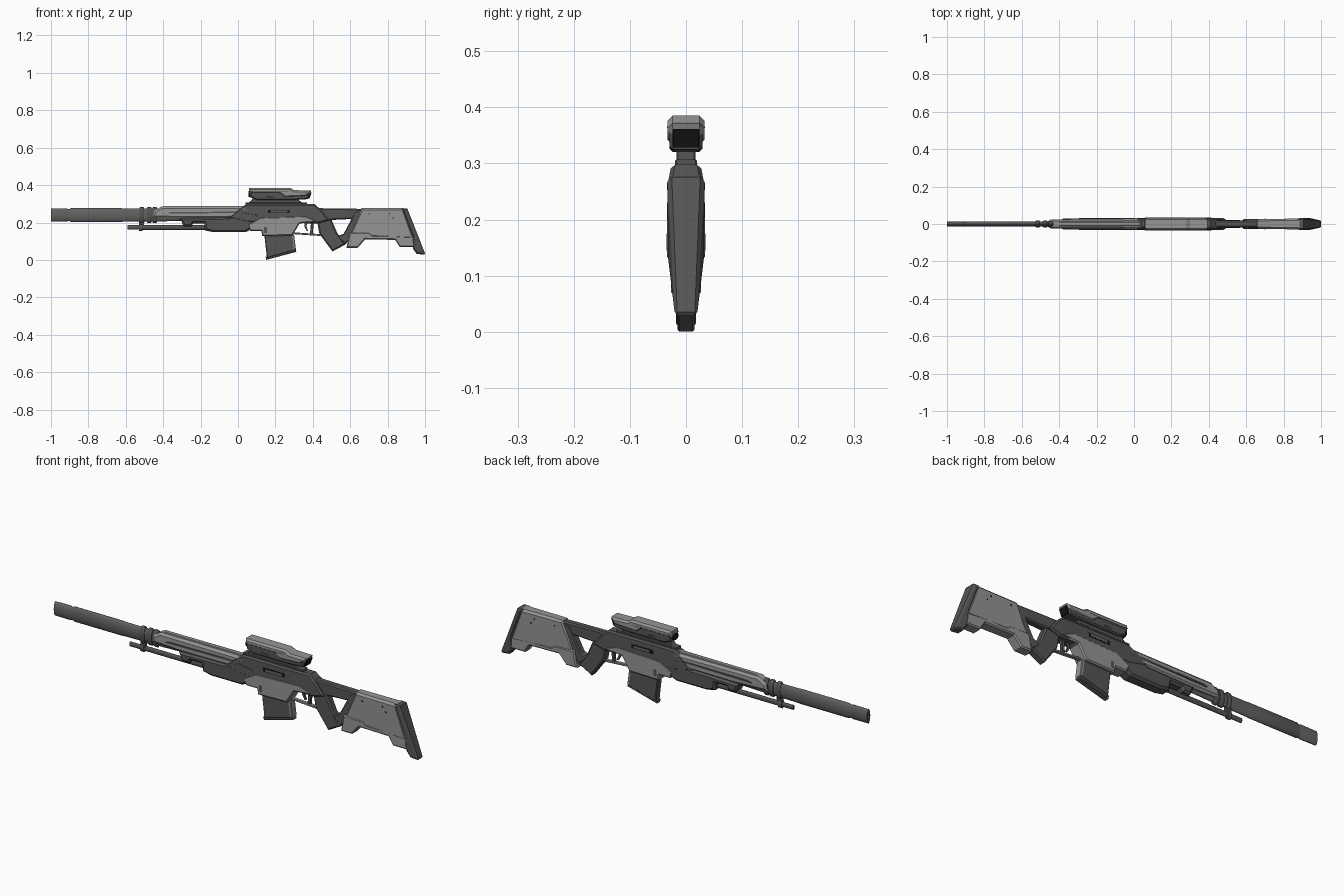
import bpy, bmesh, math

def mat(name, v):
    m = bpy.data.materials.new(name)
    m.diffuse_color = (v, v, v, 1)
    return m

LIGHT = mat("light_grey", 0.30)
DARK = mat("dark_grey", 0.09)
MID = mat("gunmetal", 0.12)
BLACK = mat("lens_black", 0.008)

def finish(name, bm, material):
    bmesh.ops.recalc_face_normals(bm, faces=bm.faces)
    me = bpy.data.meshes.new(name)
    bm.to_mesh(me)
    bm.free()
    me.materials.append(material)
    ob = bpy.data.objects.new(name, me)
    bpy.context.collection.objects.link(ob)
    return ob

def plate(name, pts, hw, material, chamfer=0.0, y=0.0, width=None):
    """Side profile (x, z) extruded across y, cap edges chamfered, optional width rule."""
    bm = bmesh.new()
    f = bm.faces.new([bm.verts.new((px, -hw, pz)) for px, pz in pts])
    r = bmesh.ops.extrude_face_region(bm, geom=[f])
    for v in r["geom"]:
        if isinstance(v, bmesh.types.BMVert):
            v.co.y = hw
    bmesh.ops.recalc_face_normals(bm, faces=bm.faces)
    if chamfer:
        rim = [e for e in bm.edges if abs(e.verts[0].co.y - e.verts[1].co.y) < 1e-6]
        bmesh.ops.bevel(bm, geom=rim, offset=chamfer, segments=1, profile=0.5,
                        affect='EDGES', clamp_overlap=True)
    for v in bm.verts:
        if width:
            v.co.y *= width(v.co.x, v.co.z)
        v.co.y += y
    return finish(name, bm, material)

def box(name, x0, x1, z0, z1, hw, material, chamfer=0.0, y=0.0):
    return plate(name, [(x0, z0), (x1, z0), (x1, z1), (x0, z1)], hw, material, chamfer, y)

def lathe(name, rings, zc, flat, material, n=20):
    """Rings of (x, radius) around the x axis, flattened across y."""
    bm = bmesh.new()
    loops = []
    for x, r in rings:
        loops.append([bm.verts.new((x, flat * r * math.cos(2 * math.pi * i / n),
                                    zc + r * math.sin(2 * math.pi * i / n))) for i in range(n)])
    for a, b in zip(loops, loops[1:]):
        for i in range(n):
            bm.faces.new((a[i], a[(i + 1) % n], b[(i + 1) % n], b[i]))
    bm.faces.new(loops[0])
    bm.faces.new(loops[-1])
    ob = finish(name, bm, material)
    bpy.ops.object.select_all(action='DESELECT')
    ob.select_set(True)
    bpy.context.view_layer.objects.active = ob
    bpy.ops.object.shade_smooth_by_angle(angle=math.radians(35))
    return ob

def both_sides(fn, name, *args, y):
    for side, s in (("near", -1), ("far", 1)):
        fn(f"{name}_{side}", *args, y=s * y)

# long front tube with end cap groove, bored mouth and collar rings
lathe("front_tube", [(-0.985, 0.018), (-1.0, 0.018), (-1.0, 0.035), (-0.915, 0.036), (-0.91, 0.033), (-0.90, 0.033),
                     (-0.895, 0.0375), (-0.63, 0.0375), (-0.62, 0.036), (-0.40, 0.034), (0.0, 0.02)], 0.24, 0.37, MID)
lathe("tube_mouth", [(-0.987, 0.018), (-0.984, 0.018)], 0.24, 0.37, BLACK)
for i, x in enumerate((-0.515, -0.475, -0.445)):
    lathe(f"collar_ring_{i}", [(x - 0.012, 0.038), (x - 0.008, 0.043), (x + 0.008, 0.043), (x + 0.012, 0.038)],
          0.24, 0.42, DARK)

# thin rod under the tube
lathe("lower_rod", [(-0.59, 0.012), (-0.53, 0.012), (-0.53, 0.02), (-0.51, 0.02), (-0.51, 0.013),
                    (-0.15, 0.013)], 0.174, 0.6, DARK, 12)
plate("rod_bracket", [(-0.53, 0.165), (-0.505, 0.165), (-0.50, 0.21), (-0.53, 0.21)], 0.007, DARK)

# forward cover: light shell with dark grooves
plate("front_cover", [(-0.46, 0.225), (-0.45, 0.262), (-0.41, 0.285), (0.05, 0.285), (0.06, 0.24),
                      (-0.05, 0.222), (-0.28, 0.220)], 0.029, LIGHT, 0.011,
      width=lambda x, z: 0.8 + 0.2 * min(1, (x + 0.46) / 0.2))
plate("cover_top_strip", [(-0.41, 0.28), (-0.39, 0.289), (0.04, 0.289), (0.04, 0.28)], 0.012, LIGHT, 0.003)
both_sides(plate, "cover_groove", [(-0.38, 0.247), (-0.02, 0.251), (0.0, 0.259), (-0.36, 0.255)], 0.003, DARK, 0, y=0.0275)

# dark lower forend
plate("lower_forend", [(-0.31, 0.222), (-0.29, 0.178), (-0.25, 0.178), (-0.24, 0.195), (-0.18, 0.195),
                       (-0.175, 0.157), (-0.13, 0.148), (0.04, 0.148), (0.10, 0.18), (0.14, 0.21),
                       (0.10, 0.25), (0.02, 0.262), (-0.05, 0.228)], 0.031, DARK, 0.010)

# upper receiver with sloped rear
plate("upper_body", [(-0.06, 0.225), (-0.04, 0.235), (0.0, 0.27), (0.045, 0.298), (0.41, 0.298), (0.44, 0.272),
                     (0.49, 0.212), (0.43, 0.195), (0.13, 0.20), (0.05, 0.20)], 0.032, DARK, 0.012,
      width=lambda x, z: 1 - 0.2 * max(0, (z - 0.272) / 0.026))
both_sides(box, "side_port", 0.16, 0.275, 0.25, 0.268, 0.002, BLACK, 0, y=0.0313)
both_sides(box, "side_port_cover", 0.175, 0.265, 0.253, 0.265, 0.002, MID, 0, y=0.032)
box("top_rail", 0.04, 0.37, 0.295, 0.307, 0.02, DARK, 0.003)

# light lower receiver
plate("lower_body", [(0.05, 0.188), (0.12, 0.228), (0.36, 0.236), (0.44, 0.205), (0.33, 0.195),
                     (0.29, 0.13), (0.13, 0.127), (0.125, 0.155), (0.065, 0.155)], 0.0335, LIGHT, 0.006)
both_sides(box, "body_catch", 0.138, 0.155, 0.145, 0.175, 0.002, DARK, 0, y=0.0325)

# box magazine and base
plate("magazine", [(0.14, 0.14), (0.295, 0.14), (0.305, 0.05), (0.155, 0.01)], 0.018, DARK, 0.004)
plate("magazine_base", [(0.15, 0.0), (0.312, 0.043), (0.308, 0.06), (0.148, 0.017)], 0.015, MID, 0.003)
plate("magazine_rib", [(0.285, 0.135), (0.30, 0.135), (0.31, 0.055), (0.295, 0.053)], 0.0185, LIGHT, 0.003)

# guard loop and trigger
plate("guard_bar", [(0.29, 0.148), (0.44, 0.138), (0.44, 0.128), (0.29, 0.138)], 0.009, LIGHT, 0.002)
plate("guard_post", [(0.385, 0.14), (0.40, 0.14), (0.405, 0.20), (0.39, 0.20)], 0.008, DARK, 0.002)
plate("trigger", [(0.355, 0.20), (0.372, 0.20), (0.366, 0.18), (0.375, 0.155), (0.368, 0.153), (0.355, 0.178)],
      0.005, DARK)

# grip, brace and stock tube around the thumb opening
plate("grip", [(0.42, 0.225), (0.435, 0.14), (0.505, 0.045), (0.575, 0.083), (0.53, 0.145), (0.50, 0.215)],
      0.021, DARK, 0.007)
plate("stock_brace", [(0.66, 0.272), (0.68, 0.24), (0.61, 0.13), (0.575, 0.083), (0.525, 0.125),
                      (0.565, 0.14), (0.605, 0.215), (0.62, 0.255)], 0.019, DARK, 0.005)
plate("stock_tube", [(0.40, 0.277), (0.67, 0.273), (0.67, 0.222), (0.47, 0.212)], 0.018, DARK, 0.006)

# stock: upper shell, footed lower shell, screws
plate("stock_upper", [(0.66, 0.277), (0.885, 0.277), (0.945, 0.11), (0.62, 0.125), (0.60, 0.145)],
      0.029, LIGHT, 0.010, width=lambda x, z: 0.75 + 0.25 * min(1, max(0, (x - 0.6) / 0.12)))
plate("stock_lower", [(0.595, 0.147), (0.70, 0.147), (0.72, 0.132), (0.94, 0.132), (0.945, 0.068), (0.865, 0.068),
                      (0.84, 0.107), (0.68, 0.110), (0.64, 0.065), (0.58, 0.065)], 0.027, LIGHT, 0.006)
for i, (x, z) in enumerate(((0.70, 0.245), (0.81, 0.248), (0.83, 0.225))):
    both_sides(box, f"stock_screw_{i}", x - 0.003, x + 0.003, z - 0.003, z + 0.003, 0.001, BLACK, 0, y=0.029)

# butt pad narrowing to the toe
plate("butt_pad", [(0.875, 0.276), (0.905, 0.276), (1.0, 0.035), (0.995, 0.028), (0.955, 0.032), (0.935, 0.06),
                   (0.93, 0.13)], 0.033, DARK, 0.008,
      width=lambda x, z: 0.6 + 0.4 * min(1, max(0, (z - 0.03) / 0.11)))

# sight: mount, dark body, light hood, lenses
plate("sight_mount", [(0.05, 0.303), (0.35, 0.303), (0.33, 0.316), (0.31, 0.33), (0.08, 0.33), (0.07, 0.316)],
      0.017, DARK, 0.003)
plate("sight_body", [(0.065, 0.37), (0.385, 0.366), (0.375, 0.325), (0.30, 0.32), (0.10, 0.32), (0.065, 0.335)],
      0.029, DARK, 0.006)
plate("sight_hood", [(0.06, 0.355), (0.06, 0.385), (0.28, 0.385), (0.30, 0.373), (0.392, 0.371), (0.385, 0.352),
                     (0.36, 0.338), (0.25, 0.333), (0.22, 0.355)], 0.033, LIGHT, 0.009)
both_sides(box, "sight_seam", 0.062, 0.27, 0.363, 0.366, 0.001, DARK, 0, y=0.0325)
lathe("sight_knob", [(0.15, 0.014), (0.19, 0.014)], 0.337, 2.15, MID, 10)
plate("rear_lens", [(0.376, 0.328), (0.382, 0.328), (0.394, 0.361), (0.382, 0.361)], 0.024, BLACK, 0.002)
lathe("front_lens", [(0.055, 0.016), (0.075, 0.016)], 0.352, 1.3, BLACK, 12)
